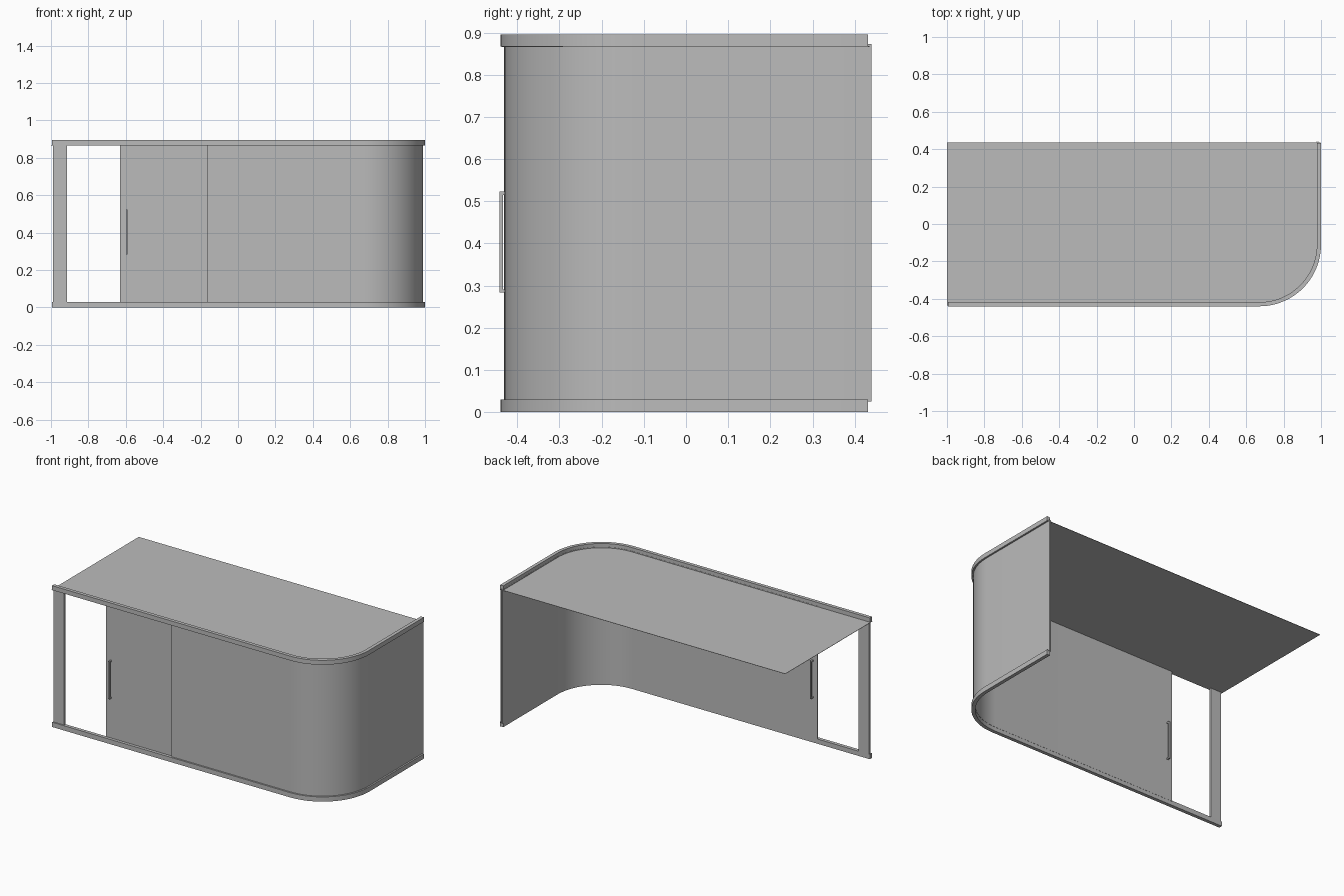
import bpy, bmesh
from math import sin, cos, pi, radians

cube = bpy.data.objects.get("Cube")
if cube:
    bpy.data.objects.remove(cube, do_unlink=True)

FRONT, RIGHT, RADIUS = -0.44, 1.0, 0.33

grey = bpy.data.materials.new("light grey")
grey.use_nodes = True
colour = (0.5, 0.5, 0.5, 1)
grey.diffuse_color = colour
grey.node_tree.nodes["Principled BSDF"].inputs["Base Color"].default_value = colour


def path(inset, start_x, end_y, steps=24):
    """Line along the front, round the corner, then back along the side."""
    r = RADIUS - inset
    cx, cy = RIGHT - RADIUS, FRONT + RADIUS
    arc = [(cx + r * sin(i * pi / 2 / steps), cy - r * cos(i * pi / 2 / steps))
           for i in range(steps + 1)]
    return [(start_x, FRONT + inset)] + arc + [(RIGHT - inset, end_y)]


def finish(name, bm, smooth=True):
    bmesh.ops.recalc_face_normals(bm, faces=bm.faces)
    mesh = bpy.data.meshes.new(name)
    bm.to_mesh(mesh)
    bm.free()
    mesh.materials.append(grey)
    ob = bpy.data.objects.new(name, mesh)
    bpy.context.collection.objects.link(ob)
    if smooth:
        bpy.ops.object.select_all(action="DESELECT")
        ob.select_set(True)
        bpy.context.view_layer.objects.active = ob
        bpy.ops.object.shade_smooth_by_angle(angle=radians(30))
    return ob


def curved_strip(name, start_x, end_y, outer, inner, z0, z1):
    """Wall with thickness that follows the path."""
    bm = bmesh.new()
    rings = []
    for a, b in zip(path(outer, start_x, end_y), path(inner, start_x, end_y)):
        rings.append([bm.verts.new(p) for p in
                      ((*a, z0), (*a, z1), (*b, z1), (*b, z0))])
    for p, q in zip(rings, rings[1:]):
        for i in range(4):
            j = (i + 1) % 4
            bm.faces.new((p[i], p[j], q[j], q[i]))
    bm.faces.new(rings[0])
    bm.faces.new(rings[-1])
    return finish(name, bm)


def add_box(bm, lo, hi):
    cube = bmesh.ops.create_cube(bm, size=1)["verts"]
    for v in cube:
        v.co = [(a + b) / 2 + c * (b - a) for a, b, c in zip(lo, hi, v.co)]


# Bottom and top tracks
curved_strip("bottom_track", -0.995, 0.432, 0, 0.022, 0, 0.03)
curved_strip("top_track", -0.995, 0.432, 0, 0.022, 0.867, 0.895)

# Fixed outer panel and sliding inner panel
curved_strip("fixed_panel", -0.165, 0.44, 0.010, 0.014, 0.025, 0.873)
curved_strip("sliding_panel", -0.63, 0.44, 0.019, 0.023, 0.025, 0.873)

# Flat top sheet with one rounded corner
bm = bmesh.new()
outline = path(0.003, -1, 0.435) + [(-1, 0.435)]
face = bm.faces.new([bm.verts.new((x, y, 0.866)) for x, y in outline])
up = bmesh.ops.extrude_face_region(bm, geom=[face])["geom"]
for v in up:
    if isinstance(v, bmesh.types.BMVert):
        v.co.z += 0.002
finish("top_sheet", bm, smooth=False)

# End post
bm = bmesh.new()
add_box(bm, (-0.99, FRONT + 0.008, 0.03), (-0.915, FRONT + 0.022, 0.867))
finish("end_post", bm, smooth=False)

# Pull handles on both faces of the sliding panel
for name, y, side in (("outer_handle", FRONT + 0.019, -1), ("inner_handle", FRONT + 0.023, 1)):
    bm = bmesh.new()
    for reach0, reach1, z0, z1 in ((0.013, 0.021, 0.283, 0.523),
                                   (0, 0.013, 0.283, 0.291),
                                   (0, 0.013, 0.515, 0.523)):
        ys = sorted((y + side * reach0, y + side * reach1))
        add_box(bm, (-0.6, ys[0], z0), (-0.59, ys[1], z1))
    finish(name, bm, smooth=False)
